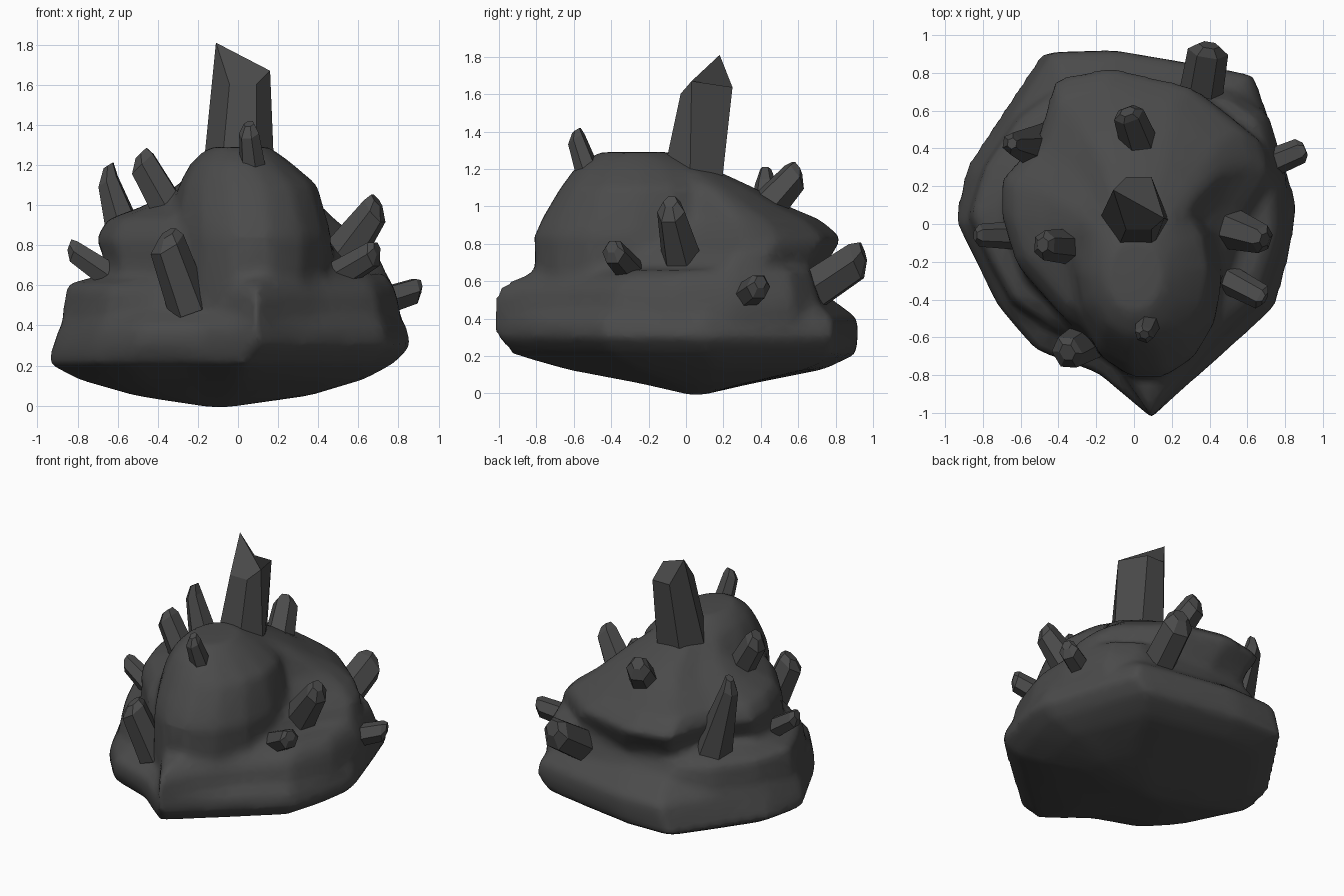
import bpy, bmesh, math
from mathutils import Vector

cube = bpy.data.objects.get("Cube")
if cube:
    bpy.data.objects.remove(cube)

rock = bpy.data.materials.new("dark_grey_rock")
rock.use_nodes = True
rock.diffuse_color = (0.07, 0.07, 0.07, 1)
rock.node_tree.nodes["Principled BSDF"].inputs["Base Color"].default_value = rock.diffuse_color


def make_object(name, bm):
    bmesh.ops.recalc_face_normals(bm, faces=bm.faces)
    mesh = bpy.data.meshes.new(name)
    bm.to_mesh(mesh)
    bm.free()
    mesh.materials.append(rock)
    obj = bpy.data.objects.new(name, mesh)
    bpy.context.scene.collection.objects.link(obj)
    return obj


def bridge(bm, low, high):
    n = len(low)
    for i in range(n):
        j = (i + 1) % n
        bm.faces.new((low[i], low[j], high[j], high[i]))


def loft(bm, outline, levels):
    """Stack an outline, fitted to the x and y extents of every level."""
    xs, ys = zip(*outline)
    rings = []
    for z, x0, x1, y0, y1 in levels:
        ring = []
        for x, y in outline:
            u = (x - min(xs)) / (max(xs) - min(xs))
            v = (y - min(ys)) / (max(ys) - min(ys))
            ring.append(bm.verts.new((x0 + u * (x1 - x0), y0 + v * (y1 - y0), z)))
        rings.append(ring)
    for low, high in zip(rings, rings[1:]):
        bridge(bm, low, high)
    bm.faces.new(rings[0])
    bm.faces.new(rings[-1])


body = bmesh.new()

# Wide base with a pointed front
base_outline = [(0.08, -1), (0.45, -0.68), (0.73, -0.43), (0.81, -0.15), (0.85, 0.1),
                (0.72, 0.5), (0.62, 0.78), (0.3, 0.84), (-0.12, 0.91), (-0.46, 0.9),
                (-0.66, 0.6), (-0.87, 0.28), (-0.93, 0), (-0.82, -0.22),
                (-0.72, -0.43), (-0.53, -0.65), (-0.2, -0.77)]
loft(body, base_outline, [
    (-0.01, -0.14, -0.06, 0.02, 0.08),
    (0.05, -0.52, 0.36, -0.24, 0.34),
    (0.13, -0.8, 0.63, -0.66, 0.74),
    (0.21, -0.95, 0.78, -0.94, 0.91),
    (0.3, -0.93, 0.87, -1.02, 0.92),
    (0.4, -0.89, 0.84, -1.03, 0.92),
    (0.46, -0.82, 0.78, -0.92, 0.84),
    (0.56, -0.7, 0.7, -0.7, 0.7)])

# Shelf on the base, drawn in beside the front point
shelf_outline = [(0.08, -1), (0.4, -0.64), (0.67, -0.4), (0.77, -0.1), (0.77, 0.2),
                 (0.68, 0.5), (0.5, 0.62), (0, 0.66), (-0.4, 0.64), (-0.6, 0.5),
                 (-0.78, 0.25), (-0.86, 0), (-0.76, -0.22), (-0.64, -0.43),
                 (-0.42, -0.57), (-0.13, -0.69)]
loft(body, shelf_outline, [
    (0.34, -0.88, 0.8, -1.02, 0.72),
    (0.46, -0.88, 0.81, -1.03, 0.75),
    (0.55, -0.87, 0.79, -1.02, 0.74),
    (0.61, -0.86, 0.77, -0.95, 0.71),
    (0.66, -0.64, 0.73, -0.78, 0.7)])

# Main mound, overhanging at the back and hollowed on both flanks
mound_outline = [(0, -0.7), (0.33, -0.5), (0.46, -0.2), (0.54, 0.05), (0.68, 0.28),
                 (0.64, 0.45), (0.33, 0.7), (-0.1, 0.8), (-0.4, 0.74), (-0.5, 0.42),
                 (-0.7, 0.2), (-0.7, 0), (-0.62, -0.25), (-0.35, -0.55)]
loft(body, mound_outline, [
    (0.45, -0.66, 0.75, -0.72, 0.66),
    (0.65, -0.66, 0.75, -0.72, 0.73),
    (0.75, -0.67, 0.71, -0.7, 0.79),
    (0.83, -0.71, 0.62, -0.65, 0.84),
    (0.93, -0.65, 0.49, -0.55, 0.72),
    (1.0, -0.46, 0.42, -0.45, 0.55),
    (1.1, -0.3, 0.32, -0.4, 0.37),
    (1.2, -0.2, 0.2, -0.35, 0.15)])

# Rounded hill at the front
circle = [(math.cos(a * math.tau / 14), math.sin(a * math.tau / 14)) for a in range(14)]
loft(body, circle, [
    (0.5, -0.33, 0.45, -0.8, 0.25),
    (0.84, -0.32, 0.47, -0.81, 0.25),
    (0.95, -0.32, 0.44, -0.76, 0.22),
    (1.1, -0.3, 0.4, -0.67, 0.17),
    (1.21, -0.24, 0.27, -0.59, 0.08),
    (1.29, -0.15, 0.16, -0.47, -0.08)])

# Fuse the masses into one softly shaded rock
body_obj = make_object("rock_body", body)
fuse = body_obj.modifiers.new("fuse", "REMESH")
fuse.mode = "VOXEL"
fuse.voxel_size = 0.03
soften = body_obj.modifiers.new("soften", "SMOOTH")
soften.factor = 0.5
soften.iterations = 9
thin = body_obj.modifiers.new("thin", "DECIMATE")
thin.ratio = 0.25
bpy.context.view_layer.objects.active = body_obj
body_obj.select_set(True)
for name in ("fuse", "soften", "thin"):
    bpy.ops.object.modifier_apply(modifier=name)
bpy.ops.object.shade_smooth_by_angle(angle=math.radians(60))


def crystal(name, base, tip, radius, taper=0.75):
    """Six-sided shard with a blunt, off-centre faceted tip."""
    base, tip = Vector(base), Vector(tip)
    axis = (tip - base).normalized()
    length = (tip - base).length
    turn = axis.to_track_quat("Z", "Y")
    bm = bmesh.new()
    rings = []
    for along, size, shift in ((-0.1, radius, 0), (length * 0.84, radius * taper, 0),
                               (length, radius * taper * 0.52, radius * 0.2)):
        ring = []
        for i in range(6):
            a = i * math.tau / 6
            lean = size * 0.25 * math.sin(a) if along > 0 else 0
            p = Vector((size * math.cos(a), size * math.sin(a) + shift, along + lean))
            ring.append(bm.verts.new(base + turn @ p))
        rings.append(ring)
    bridge(bm, rings[0], rings[1])
    bridge(bm, rings[1], rings[2])
    bm.faces.new(rings[0])
    bm.faces.new(rings[2])
    make_object(name, bm)


crystal("front_top_crystal", (0.08, -0.51, 1.14), (0.05, -0.6, 1.4), 0.08, 0.65)
crystal("back_top_crystal", (0.03, 0.42, 0.98), (-0.04, 0.61, 1.19), 0.11, 0.75)
crystal("back_right_crystal", (-0.53, 0.41, 0.74), (-0.67, 0.43, 1.19), 0.13, 0.45)
crystal("upper_right_crystal", (-0.34, -0.12, 0.97), (-0.5, -0.11, 1.25), 0.1, 0.8)
crystal("side_right_crystal", (-0.66, -0.06, 0.66), (-0.85, -0.06, 0.79), 0.08, 0.75)
crystal("front_right_crystal", (-0.27, -0.63, 0.57), (-0.37, -0.69, 0.85), 0.11, 0.85)
crystal("upper_left_crystal", (0.53, -0.03, 0.76), (0.71, -0.09, 1.01), 0.12, 0.65)
crystal("front_left_crystal", (0.55, -0.32, 0.68), (0.7, -0.4, 0.77), 0.08, 0.85)
crystal("side_left_crystal", (0.72, 0.32, 0.52), (0.91, 0.4, 0.58), 0.08, 0.85)
crystal("back_left_crystal", (0.35, 0.66, 0.54), (0.4, 0.96, 0.74), 0.12, 0.9)

# Tall summit crystal with a sloping ridge between its two side corners
bm = bmesh.new()
low, high = [], []
for i in range(6):
    c, s = math.cos(i * math.tau / 6), math.sin(i * math.tau / 6)
    low.append(bm.verts.new((0.185 * c, 0.02 + 0.19 * s, 1.06)))
    if abs(s) < 0.1:
        top_y, top_z = 0.105 - 0.075 * c, 1.74 - 0.07 * c
    else:
        top_y, top_z = 0.11 + 0.16 * s, 1.62 + 0.02 * s
    high.append(bm.verts.new((0.025 + 0.135 * c, top_y, top_z)))
bridge(bm, low, high)
bm.faces.new(low)
bm.faces.new(high[:4])
bm.faces.new(high[3:] + high[:1])
make_object("summit_crystal", bm)
